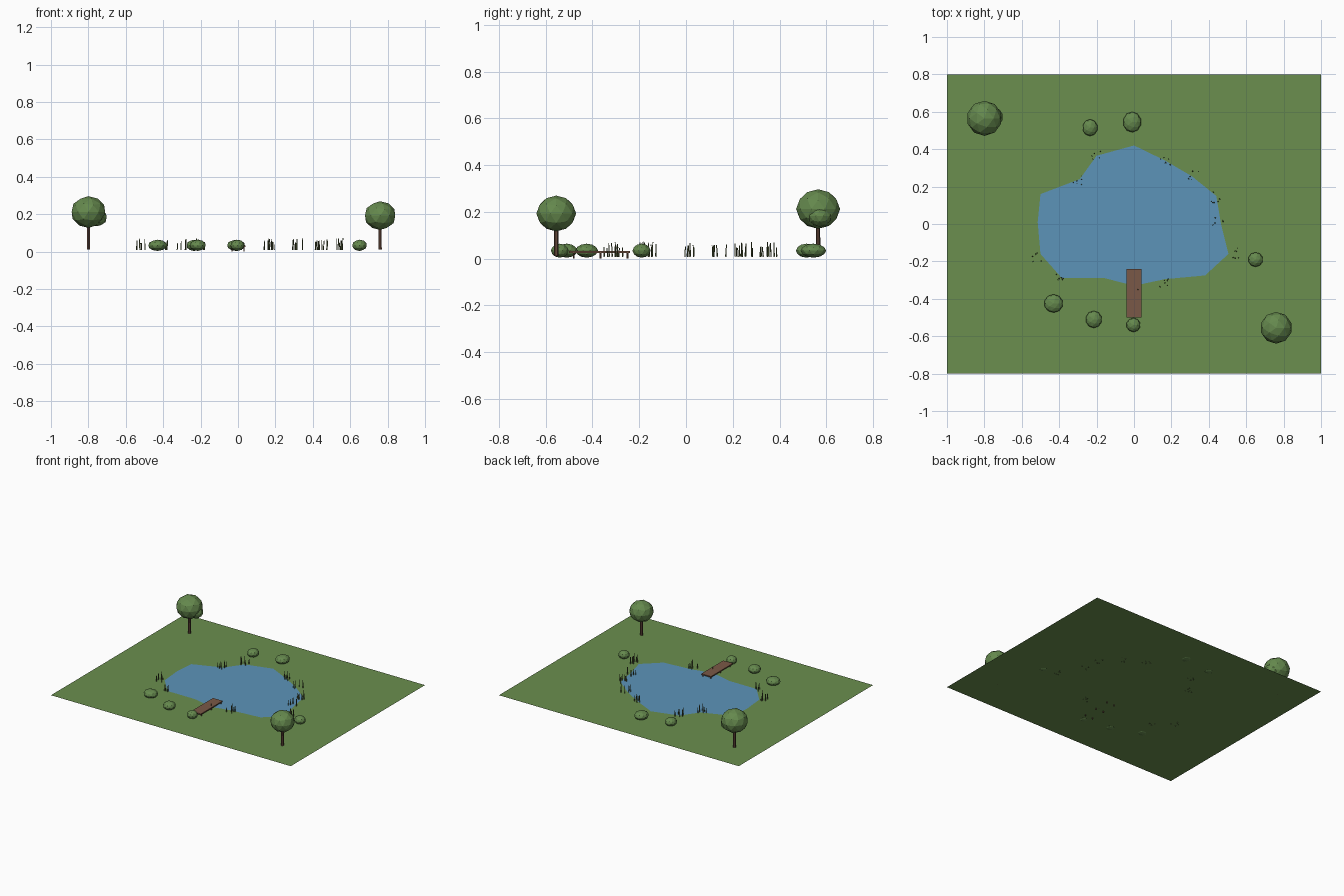
import bpy, bmesh, random
from mathutils import Matrix, Vector

cube = bpy.data.objects.get("Cube")
if cube:
    bpy.data.objects.remove(cube, do_unlink=True)

random.seed(4)
GROUND = 0.011


def material(name, rgb):
    m = bpy.data.materials.new(name)
    m.use_nodes = True
    m.diffuse_color = (*rgb, 1)
    bsdf = next(n for n in m.node_tree.nodes if n.type == 'BSDF_PRINCIPLED')
    bsdf.inputs["Base Color"].default_value = (*rgb, 1)
    return m


grass = material("grass green", (0.145, 0.275, 0.077))
water = material("water blue", (0.107, 0.296, 0.485))
leaf = material("leaf green", (0.13, 0.25, 0.075))
wood = material("dock brown", (0.195, 0.098, 0.063))
bark = material("bark brown", (0.12, 0.06, 0.04))
reed = material("reed green", (0.11, 0.14, 0.05))


def finish(name, bm, mat):
    mesh = bpy.data.meshes.new(name)
    bm.to_mesh(mesh)
    bm.free()
    mesh.materials.append(mat)
    ob = bpy.data.objects.new(name, mesh)
    bpy.context.collection.objects.link(ob)
    return ob


def flat(name, outline, z, mat):
    bm = bmesh.new()
    bm.faces.new([bm.verts.new((x, y, z)) for x, y in outline])
    return finish(name, bm, mat)


def add_box(bm, centre, size):
    bmesh.ops.create_cube(bm, size=1, matrix=Matrix.Translation(centre)
                          @ Matrix.Diagonal((*size, 1)))


def add_rod(bm, base, top, r1, r2, sides):
    base, top = Vector(base), Vector(top)
    axis = top - base
    turn = axis.to_track_quat('Z', 'Y').to_matrix().to_4x4()
    bmesh.ops.create_cone(bm, cap_ends=True, segments=sides, radius1=r1, radius2=r2,
                          depth=axis.length,
                          matrix=Matrix.Translation((base + top) / 2) @ turn)


def blob(name, centre, radii):
    bm = bmesh.new()
    bmesh.ops.create_icosphere(bm, subdivisions=2, radius=1,
                               matrix=Matrix.Translation(centre)
                               @ Matrix.Diagonal((*radii, 1)))
    return finish(name, bm, leaf)


# Ground and pond
flat("ground", [(-1, -0.8), (1, -0.8), (1, 0.8), (-1, 0.8)], GROUND, grass)
shore = [(0, 0.42), (0.165, 0.34), (0.31, 0.255), (0.44, 0.15), (0.465, 0), (0.505, -0.16),
         (0.38, -0.275), (0.165, -0.295), (0, -0.33), (-0.155, -0.29), (-0.385, -0.29),
         (-0.5, -0.16), (-0.515, 0.01), (-0.5, 0.16), (-0.29, 0.24), (-0.2, 0.365)]
flat("pond", shore[::-1], GROUND + 0.0015, water)

# Dock deck and posts
bm = bmesh.new()
add_box(bm, (0, -0.37, 0.029), (0.08, 0.26, 0.008))
finish("dock_deck", bm, wood)
bm = bmesh.new()
for y in (-0.48, -0.365, -0.25):
    for x in (-0.032, 0.032):
        add_rod(bm, (x, y, 0), (x, y, 0.026), 0.004, 0.004, 6)
finish("dock_posts", bm, bark)

# Trees
for side, x, y, z, r in (("left", 0.76, -0.555, 0.193, 0.085),
                         ("right", -0.8, 0.565, 0.212, 0.094)):
    bm = bmesh.new()
    add_rod(bm, (x, y, GROUND), (x, y, z), 0.010, 0.008, 6)
    finish(side + "_tree_trunk", bm, bark)
    blob(side + "_tree_crown", (x, y, z), (r, r, r * 0.9))
blob("right_tree_side_crown", (-0.753, 0.572, 0.183), (0.053, 0.053, 0.047))

# Bushes
for i, (x, y, rx, ry) in enumerate([(-0.43, -0.425, 0.051, 0.049), (-0.215, -0.51, 0.044, 0.046),
                                    (-0.003, -0.54, 0.038, 0.038), (0.65, -0.19, 0.04, 0.039),
                                    (-0.01, 0.545, 0.049, 0.055), (-0.235, 0.515, 0.041, 0.045)]):
    blob(f"bush_{i + 1}", (x, y, 0.034), (rx, ry, 0.03))

# Reed clumps along the shore
bm = bmesh.new()
clumps = [(-0.2, 0.37), (-0.305, 0.235), (0.17, 0.34), (0.32, 0.255), (0.44, 0.14),
          (0.45, 0.01), (0.53, -0.155), (0.155, -0.305), (-0.385, -0.29), (-0.52, -0.18)]
for cx, cy in clumps:
    for _ in range(6):
        x = cx + random.uniform(-0.03, 0.03)
        y = cy + random.uniform(-0.03, 0.03)
        lean = random.uniform(-0.004, 0.004)
        add_rod(bm, (x, y, 0.008), (x + lean, y - lean, random.uniform(0.045, 0.073)),
                0.003, 0.002, 5)
add_rod(bm, (0.02, -0.35, 0.008), (0.022, -0.35, 0.05), 0.003, 0.002, 5)
finish("reeds", bm, reed)
